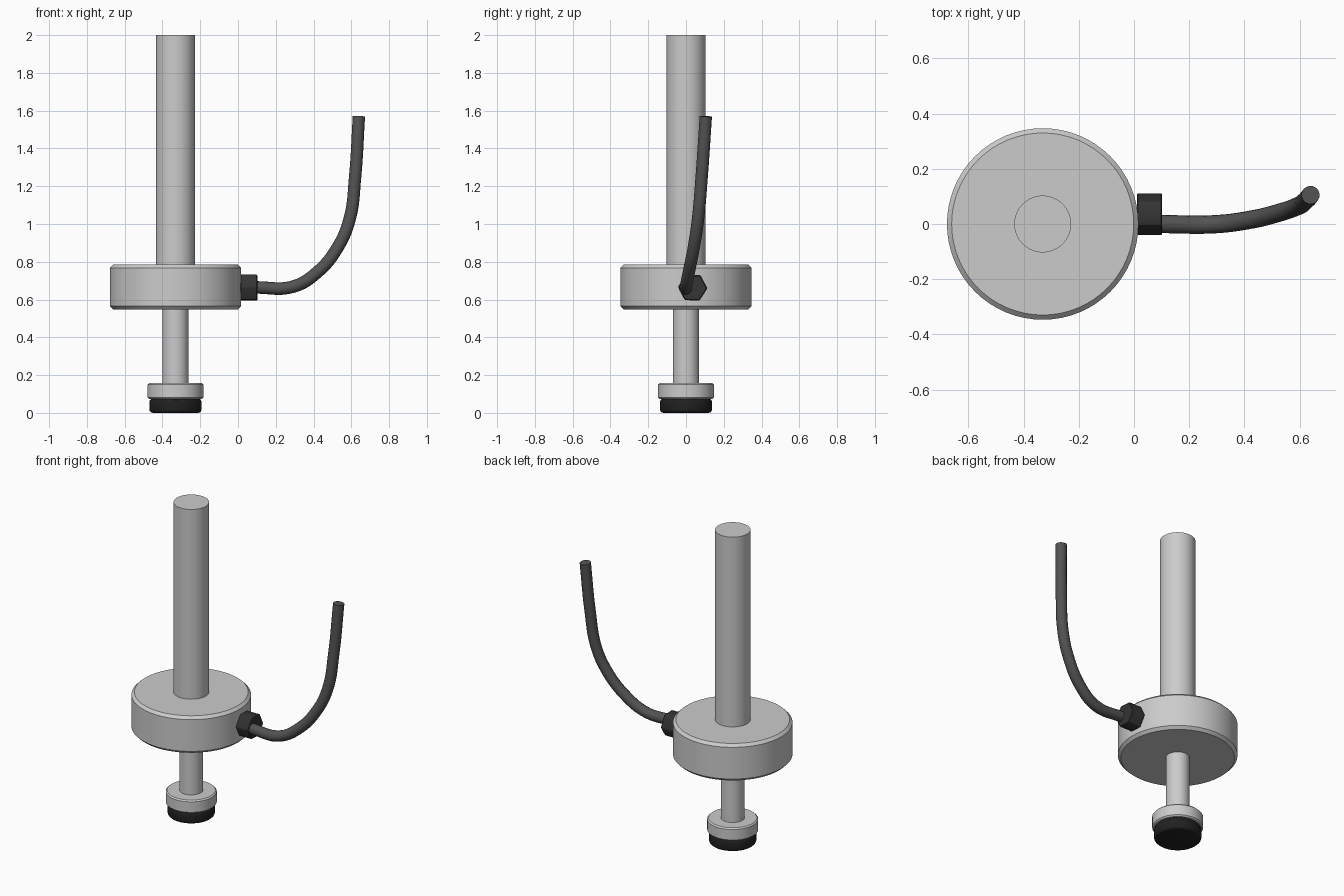
import bpy, math

if "Cube" in bpy.data.objects:
    bpy.data.objects.remove(bpy.data.objects["Cube"])

AXIS_X = -0.331   # centre line of the turned parts
PORT_Z = 0.664    # height of the cable outlet


def material(name, v):
    m = bpy.data.materials.new(name)
    m.diffuse_color = (v, v, v, 1)
    m.use_nodes = True
    m.node_tree.nodes["Principled BSDF"].inputs["Base Color"].default_value = m.diffuse_color
    return m


def finish(ob, name, bevel=0, segments=1, mat=None):
    ob.name = name
    if mat:
        ob.data.materials.append(mat)
    if bevel:
        b = ob.modifiers.new("edge_bevel", 'BEVEL')
        b.width, b.segments = bevel, segments
        b.limit_method, b.angle_limit = 'ANGLE', math.radians(40)
        bpy.ops.object.modifier_apply(modifier=b.name)
    bpy.ops.object.shade_smooth_by_angle(angle=math.radians(30))
    return ob


def turned(name, r, z0, z1, bevel=0, segments=1, mat=None):
    bpy.ops.mesh.primitive_cylinder_add(vertices=64, radius=r, depth=z1 - z0,
                                        location=(AXIS_X, 0, (z0 + z1) / 2))
    return finish(bpy.context.object, name, bevel, segments, mat)


nut_mat = material("dark_nut", 0.035)
cable_mat = material("cable_grey", 0.085)
rubber_mat = material("rubber_black", 0.015)

# Rod, body and foot stacked on one axis
turned("upper_rod", 0.103, 0.78, 2.0)
turned("body_disc", 0.347, 0.548, 0.785, 0.017)
turned("lower_shaft", 0.069, 0.15, 0.555)
turned("foot_collar", 0.148, 0.074, 0.157, 0.008)
turned("rubber_foot", 0.138, 0.0, 0.076, 0.018, 3, rubber_mat)

# Hexagonal cable nut, points up and down
bpy.ops.mesh.primitive_cylinder_add(vertices=6, radius=0.078, depth=0.092,
                                    location=(0.056, 0, PORT_Z),
                                    rotation=(0, math.pi / 2, 0))
nut = bpy.context.object
bpy.ops.object.transform_apply(rotation=True)
# turn about the long axis so a corner sits at the top
top = max(nut.data.vertices, key=lambda v: v.co.z).co.copy()
nut.rotation_euler.x = math.atan2(top.y, top.z)
finish(nut, "cable_nut", 0.005, 1, nut_mat)

# Curved cable swept along a smooth path
path = [(0.09, 0, PORT_Z), (0.29, -0.001, 0.668), (0.42, 0.015, 0.745),
        (0.53, 0.042, 0.88), (0.592, 0.064, 1.03), (0.62, 0.083, 1.25),
        (0.64, 0.105, 1.57)]
cu = bpy.data.curves.new("cable", 'CURVE')
cu.dimensions = '3D'
cu.bevel_depth = 0.033
cu.bevel_resolution = 6
cu.resolution_u = 10
cu.use_fill_caps = True
sp = cu.splines.new('BEZIER')
sp.bezier_points.add(len(path) - 1)
for p, co in zip(sp.bezier_points, path):
    p.co = co
    p.handle_left_type = p.handle_right_type = 'AUTO'
cable = bpy.data.objects.new("cable", cu)
bpy.context.collection.objects.link(cable)
bpy.ops.object.select_all(action='DESELECT')
cable.select_set(True)
bpy.context.view_layer.objects.active = cable
bpy.ops.object.convert(target='MESH')
finish(bpy.context.object, "cable", mat=cable_mat)
